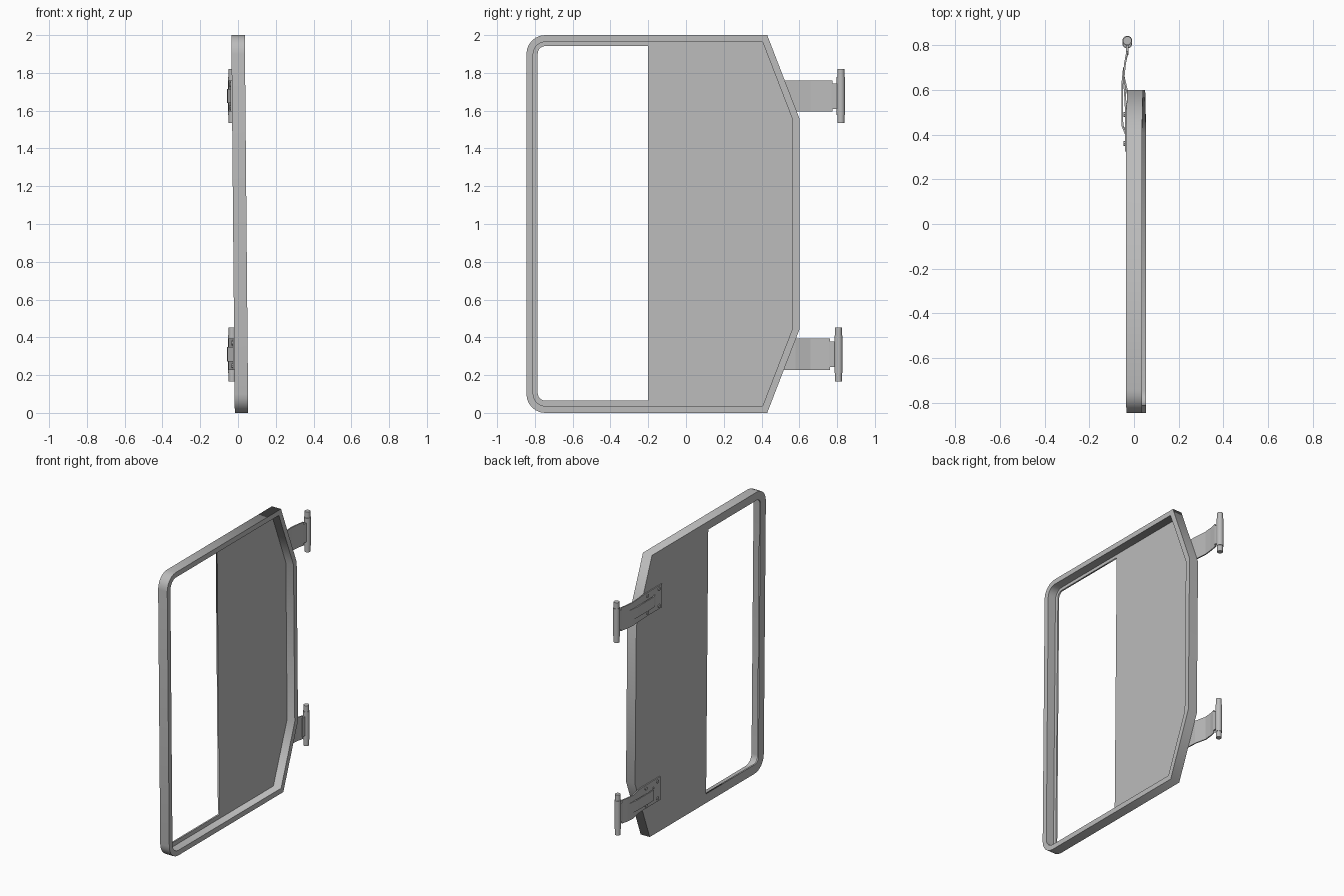
import bpy, bmesh, math
from mathutils import Vector, Matrix

cube = bpy.data.objects.get("Cube")
if cube:
    bpy.data.objects.remove(cube, do_unlink=True)

GREY = (0.5, 0.5, 0.5, 1)
mat = bpy.data.materials.new("plain grey metal")
mat.use_nodes = True
mat.diffuse_color = GREY
mat.node_tree.nodes["Principled BSDF"].inputs["Base Color"].default_value = GREY

LEAN = 0.018   # sideways lean of the door at its foot


def lean(z):
    return LEAN * (1 - z / 2)


def inset(poly, d):
    """Move every edge of a counter-clockwise polygon inward by d."""
    out = []
    for i, p in enumerate(poly):
        a = (p - poly[i - 1]).normalized()
        b = (poly[(i + 1) % len(poly)] - p).normalized()
        na, nb = Vector((-a.y, a.x)), Vector((-b.y, b.x))
        out.append(p + (na + nb) * d / (1 + na.dot(nb)))
    return out


def rounded(poly, radius, steps=6):
    """Round the square corners on the front edge, keep the others sharp."""
    front = min(p.x for p in poly)
    out = []
    for i, p in enumerate(poly):
        if p.x > front + 0.001:
            out.append(p)
            continue
        a = (poly[i - 1] - p).normalized() * radius
        b = (poly[(i + 1) % len(poly)] - p).normalized() * radius
        for k in range(steps + 1):
            t = k / steps * math.pi / 2
            out.append(p + a * (1 - math.sin(t)) + b * (1 - math.cos(t)))
    return out


def plate(name, loops, x0, x1):
    """Filled outline with holes in the door plane, thick from x0 to x1."""
    curve = bpy.data.curves.new(name, 'CURVE')
    curve.dimensions, curve.fill_mode = '2D', 'BOTH'
    curve.extrude = (x1 - x0) / 2
    for loop in loops:
        s = curve.splines.new('POLY')
        s.points.add(len(loop) - 1)
        for pt, p in zip(s.points, loop):
            pt.co = (p.x, p.y, 0, 1)
        s.use_cyclic_u = True
    ob = bpy.data.objects.new(name, curve)
    bpy.context.collection.objects.link(ob)
    bpy.ops.object.select_all(action='DESELECT')
    bpy.context.view_layer.objects.active = ob
    ob.select_set(True)
    bpy.ops.object.convert(target='MESH')
    ob = bpy.context.object
    ob.data.transform(Matrix(((0, -LEAN / 2, 1, LEAN + (x0 + x1) / 2),
                              (1, 0, 0, 0), (0, 1, 0, 0), (0, 0, 0, 1))))
    bm = bmesh.new()
    bm.from_mesh(ob.data)
    bmesh.ops.remove_doubles(bm, verts=bm.verts, dist=1e-5)
    bmesh.ops.recalc_face_normals(bm, faces=bm.faces)
    bm.to_mesh(ob.data)
    bm.free()
    ob.data.materials.clear()
    ob.data.materials.append(mat)
    return ob


def finish(name, bm, smooth=False):
    bmesh.ops.recalc_face_normals(bm, faces=bm.faces)
    me = bpy.data.meshes.new(name)
    bm.to_mesh(me)
    bm.free()
    me.materials.append(mat)
    ob = bpy.data.objects.new(name, me)
    bpy.context.collection.objects.link(ob)
    if smooth:
        bpy.ops.object.select_all(action='DESELECT')
        bpy.context.view_layer.objects.active = ob
        ob.select_set(True)
        bpy.ops.object.shade_smooth_by_angle(angle=math.radians(40))
    return ob


def strip(name, path, thick, zc, width):
    """Bent metal strip: path of (y, x), running flat in z."""
    bm = bmesh.new()
    rows = [[bm.verts.new((x + dx, y, zc + dz)) for dx, dz in
             ((-thick / 2, -width / 2), (thick / 2, -width / 2),
              (thick / 2, width / 2), (-thick / 2, width / 2))] for y, x in path]
    for a, b in zip(rows, rows[1:]):
        for i in range(4):
            j = (i + 1) % 4
            bm.faces.new((a[i], a[j], b[j], b[i]))
    bm.faces.new(rows[0])
    bm.faces.new(rows[-1])
    return finish(name, bm)


def cylinder(name, center, radius, length, axis='Z', sides=16):
    bm = bmesh.new()
    rot = Matrix.Rotation(math.pi / 2, 4, 'Y') if axis == 'X' else Matrix()
    bmesh.ops.create_cone(bm, cap_ends=True, segments=sides, radius1=radius,
                          radius2=radius, depth=length,
                          matrix=Matrix.Translation(center) @ rot)
    return finish(name, bm, True)


# Door outline in (y, z), chamfered on the hinge side
outline = [Vector(p) for p in ((-0.845, 0), (0.43, 0), (0.6, 0.44),
                               (0.6, 1.56), (0.43, 2), (-0.845, 2))]
rim_inner = rounded(inset(outline, 0.036), 0.065)
hole = [Vector(p) for p in ((-0.785, 0.065), (-0.2, 0.065),
                            (-0.2, 1.942), (-0.785, 1.942))]

# Deep rim around a thin recessed sheet with a window opening
plate("door_rim", [rounded(outline, 0.1), rim_inner], -0.035, 0.036)
plate("door_sheet", [rim_inner, rounded(hole, 0.04)], -0.035, -0.024)

# Two hinges on the outer face
for label, zc, yp in (("upper", 1.677, 0.82), ("lower", 0.31, 0.807)):
    face = lean(zc) - 0.035
    base = face - 0.004
    pin_x = -0.03
    strip(label + "_hinge_strap",
          [(0.325, base), (0.5, base), (0.58, base - 0.004),
           (0.66, -0.046), (0.72, -0.04), (yp - 0.045, pin_x)], 0.008, zc, 0.165)
    strip(label + "_hinge_rib",
          [(0.4, base), (0.44, -0.052), (0.62, -0.053), (0.7, -0.045)],
          0.008, zc, 0.075)
    strip(label + "_hinge_neck",
          [(yp - 0.05, pin_x), (yp, pin_x)], 0.012, zc, 0.135)
    cylinder(label + "_hinge_pin", (pin_x, yp, zc), 0.019, 0.285)
    cylinder(label + "_hinge_knuckle", (pin_x, yp, zc), 0.022, 0.2)
    for y in (0.36, 0.49):
        for dz in (-0.06, 0.06):
            cylinder(label + "_hinge_bolt", (base - 0.006, y, zc + dz),
                     0.012, 0.008, 'X', 8)
